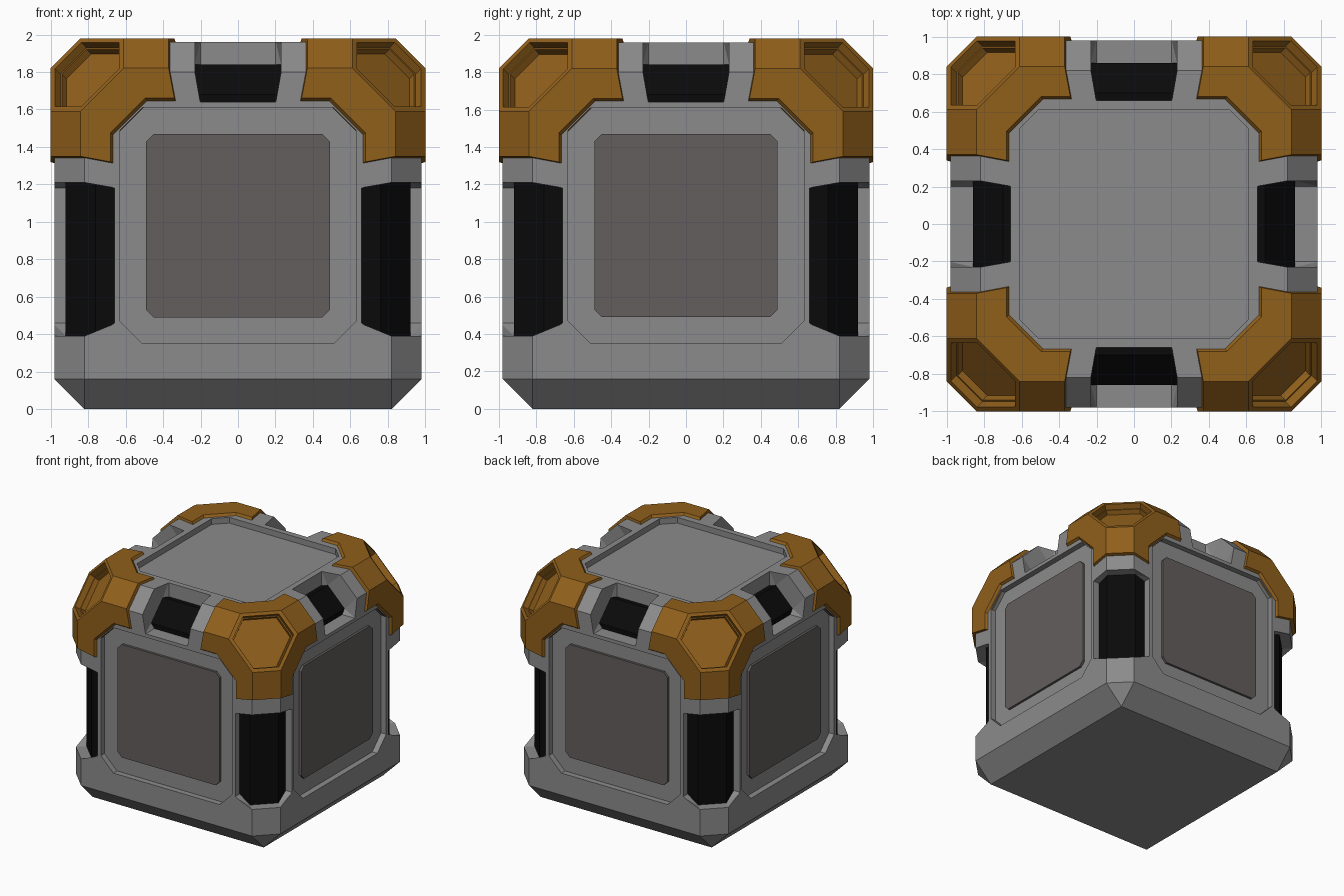
import bpy, bmesh, math
from itertools import permutations
from mathutils import Vector, Matrix

if "Cube" in bpy.data.objects:
    bpy.data.objects.remove(bpy.data.objects["Cube"])

CZ = 0.98          # crate centre height; parts are modelled around the origin
HALF = 0.98        # half size of the body


def material(name, rgb):
    m = bpy.data.materials.new(name)
    m.diffuse_color = (*rgb, 1)
    m.use_nodes = True
    m.node_tree.nodes["Principled BSDF"].inputs["Base Color"].default_value = m.diffuse_color
    return m


ORANGE = material("orange", (0.28, 0.115, 0.011))
BLACK = material("black", (0.003, 0.003, 0.003))
PANEL = material("panel", (0.125, 0.113, 0.110))
GREY = material("grey", (0.26, 0.26, 0.26))


def finish(bm, name, mat=None):
    bmesh.ops.recalc_face_normals(bm, faces=bm.faces)
    me = bpy.data.meshes.new(name)
    bm.to_mesh(me)
    bm.free()
    ob = bpy.data.objects.new(name, me)
    ob.location.z = CZ
    bpy.context.collection.objects.link(ob)
    if mat:
        me.materials.append(mat)
    return ob


def hull(bm, pts):
    """Add a convex solid around the points."""
    vs = [bm.verts.new(p) for p in pts]
    bmesh.ops.convex_hull(bm, input=vs)
    bmesh.ops.dissolve_limit(bm, angle_limit=0.01, verts=bm.verts, edges=bm.edges)


def octagon(r, c, lo, hi, turn):
    """Chamfered square prism pointing along -y, or up when turn is None."""
    k = r - c
    ring = [(r, k), (k, r), (-k, r), (-r, k), (-r, -k), (-k, -r), (k, -r), (r, -k)]
    if turn is None:
        return [Vector((a, b, h)) for h in (lo, hi) for a, b in ring]
    rot = Matrix.Rotation(turn, 3, 'Z')
    return [rot @ Vector((a, -h, b)) for h in (lo, hi) for a, b in ring]


def slot(depths, upright, turn):
    """Points of an edge slot between two depths below the body surface."""
    rot = Matrix.Rotation(turn, 3, 'Z')
    low = (-0.52, -0.59) if upright else (-0.20, -0.23)
    pts = []
    for d in depths:
        s, k = HALF - d, 0.82 - d
        for a, b, i in ((0.66, s, 0), (k, s, 1), (s, k, 1), (s, 0.66, 0)):
            for e in (low[i], (0.20, 0.23)[i]):
                pts.append(rot @ Vector((a, b, e) if upright else (e, a, b)))
    return pts


TURNS = [i * math.pi / 2 for i in range(4)]
SIDES = ("front", "right", "back", "left")

# Body: chamfered cube with the four upper corners sliced off under the caps
bm = bmesh.new()
bmesh.ops.create_cube(bm, size=2 * HALF)
bmesh.ops.bevel(bm, geom=bm.edges[:], offset=0.16, segments=1, affect='EDGES')
for sx in (1, -1):
    for sy in (1, -1):
        n = Vector((sx, sy, 1))
        cut = bmesh.ops.bisect_plane(bm, geom=bm.verts[:] + bm.edges[:] + bm.faces[:],
                                     plane_co=n * 0.74, plane_no=n, clear_outer=True)
        edges = [g for g in cut["geom_cut"] if isinstance(g, bmesh.types.BMEdge)]
        bmesh.ops.contextual_create(bm, geom=edges)
body = finish(bm, "crate_body", GREY)

# Cutters: panel recesses, top recess, edge slots
solids = [octagon(0.61, 0.10, 0.93, 1.1, None)]
for t in TURNS:
    solids += [octagon(0.63, 0.12, 0.93, 1.1, t),
               slot((-0.01, 0.06), True, t), slot((-0.01, 0.12), False, t)]
bm = bmesh.new()
for pts in solids:
    part = bmesh.new()
    hull(part, pts)
    tmp = bpy.data.meshes.new("tmp")
    part.to_mesh(tmp)
    part.free()
    bm.from_mesh(tmp)
    bpy.data.meshes.remove(tmp)
cutter = finish(bm, "recess_cutter", GREY)
cutter.hide_render = True
mod = body.modifiers.new("recesses", 'BOOLEAN')
mod.operation, mod.solver, mod.object = 'DIFFERENCE', 'EXACT', cutter
bpy.context.view_layer.update()
dg = bpy.context.evaluated_depsgraph_get()
carved = bpy.data.meshes.new_from_object(body.evaluated_get(dg))
body.modifiers.clear()
body.data = carved
bpy.data.objects.remove(cutter)

# Side panels and black slot inserts
for t, side in zip(TURNS, SIDES):
    bm = bmesh.new()
    hull(bm, octagon(0.49, 0.04, 0.91, 0.95, t))
    finish(bm, side + "_panel", PANEL)
    for upright, d, label in ((True, 0.06, "_upright_insert"), (False, 0.12, "_top_insert")):
        bm = bmesh.new()
        hull(bm, slot((d, d + 0.02), upright, t))
        finish(bm, side + label, BLACK)


# Orange corner caps: three faces, three edge strips, stepped sunken hexagon
def corner_cap(sx, sy):
    bm = bmesh.new()

    def face(pts):
        bm.faces.new([bm.verts.new((p[0] * sx, p[1] * sy, p[2])) for p in pts])

    outline = [(0.61, 0.84), (0.84, 0.61), (0.84, 0.37), (0.68, 0.34),
               (0.68, 0.495), (0.495, 0.68), (0.34, 0.68), (0.37, 0.84)]
    for axis in range(3):
        def place(a, b, c):
            p = [0, 0, 0]
            p[axis], p[(axis + 1) % 3], p[(axis + 2) % 3] = a, b, c
            return p
        face([place(1, u, w) for u, w in outline])
        face([place(0.37, 1, 0.84), place(0.61, 1, 0.84),
              place(0.61, 0.84, 1), place(0.37, 0.84, 1)])
    mid = Vector((1, 1, 1)) * (2.45 / 3)
    side, up = Vector((1, -1, 0)), Vector((-1, -1, 2)) / math.sqrt(3)
    hexa = sorted((Vector(p) for p in permutations((0.61, 0.84, 1.0))),
                  key=lambda p: math.atan2((p - mid).dot(up), (p - mid).dot(side)))
    rings = [[mid + (p - mid) * s - Vector((d, d, d)) for p in hexa]
             for s, d in ((1, 0), (0.88, 0), (0.87, 0.028), (0.83, 0.028), (0.82, 0.052))]
    for a, b in zip(rings, rings[1:]):
        for i in range(6):
            j = (i + 1) % 6
            face([a[i], a[j], b[j], b[i]])
    face(rings[-1])
    bmesh.ops.remove_doubles(bm, verts=bm.verts, dist=0.0005)
    # sloped outer rim that sinks into the body
    ext = bmesh.ops.extrude_edge_only(bm, edges=[e for e in bm.edges if e.is_boundary])
    for g in ext["geom"]:
        if isinstance(g, bmesh.types.BMVert):
            g.co *= 0.965
    name = ("back" if sy > 0 else "front") + ("_right" if sx > 0 else "_left")
    finish(bm, name + "_corner_cap", ORANGE)


for sx in (1, -1):
    for sy in (1, -1):
        corner_cap(sx, sy)
